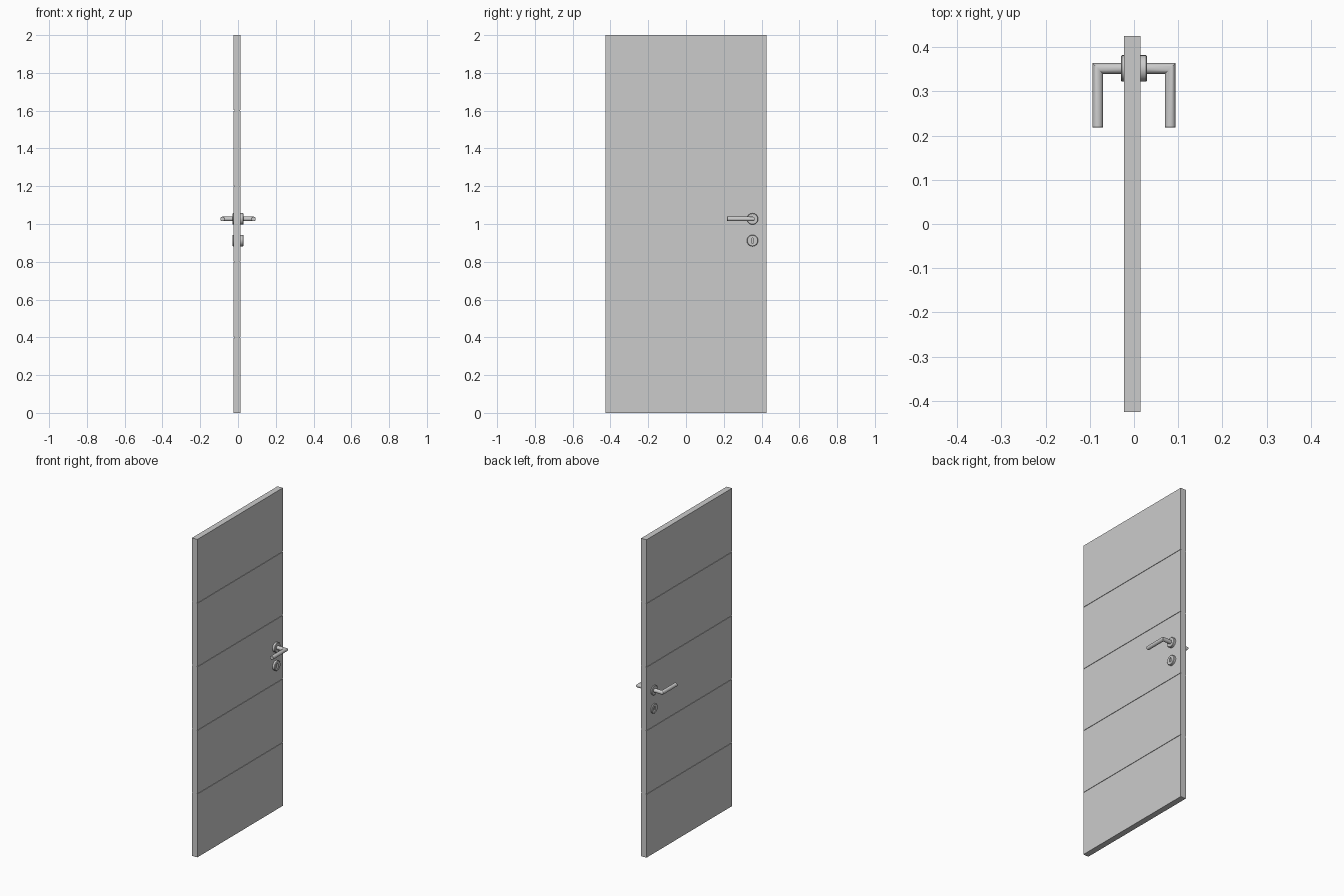
import bpy, bmesh
from math import sin, cos, pi

if "Cube" in bpy.data.objects:
    bpy.data.objects.remove(bpy.data.objects["Cube"])

N = 48
Y_HANDLE, Z_HANDLE, Z_KEY = 0.352, 1.027, 0.912
X_FRONT, X_BACK = 0.0145, -0.0225


def loft(name, rings, smooth=True):
    """Skin a list of equal-length rings and cap both ends."""
    bm = bmesh.new()
    loops = [[bm.verts.new(p) for p in ring] for ring in rings]
    n = len(loops[0])
    for a, b in zip(loops, loops[1:]):
        for i in range(n):
            j = (i + 1) % n
            bm.faces.new((a[i], a[j], b[j], b[i]))
    bm.faces.new(loops[0])
    bm.faces.new(loops[-1])
    bmesh.ops.recalc_face_normals(bm, faces=bm.faces)
    me = bpy.data.meshes.new(name)
    bm.to_mesh(me)
    bm.free()
    ob = bpy.data.objects.new(name, me)
    bpy.context.collection.objects.link(ob)
    if smooth:
        bpy.ops.object.select_all(action='DESELECT')
        bpy.context.view_layer.objects.active = ob
        ob.select_set(True)
        bpy.ops.object.shade_smooth_by_angle(angle=0.6)
    return ob


def circle(x, r, z):
    return [(x, Y_HANDLE + r * cos(2 * pi * i / N), z + r * sin(2 * pi * i / N))
            for i in range(N)]


def slot(x, r, half, z):
    """Rounded vertical keyhole outline."""
    pts = []
    for i in range(N):
        a = 2 * pi * (i + 0.5) / N
        pts.append((x, Y_HANDLE + r * cos(a), z + r * sin(a) + (half if sin(a) > 0 else -half)))
    return pts


# Door leaf: side profile with shallow grooves on both faces
g, d = 0.0025, 0.003
right, left = [(X_FRONT, 0)], [(X_BACK, 0)]
for z in (0.4, 0.8, 1.2, 1.6):
    for dx, dz in ((0, -g), (d, -g), (d, g), (0, g)):
        right.append((X_FRONT - dx, z + dz))
        left.append((X_BACK + dx, z + dz))
right.append((X_FRONT, 2))
left.append((X_BACK, 2))
profile = right + left[::-1]
loft("door_leaf", [[(x, y, z) for x, z in profile] for y in (-0.425, 0.425)], False)

# Handle hardware on each face
for s, side in ((1, "front"), (-1, "back")):
    loft("handle_rosette_" + side, [
        circle(s * 0.014, 0.030, Z_HANDLE), circle(s * 0.027, 0.030, Z_HANDLE),
        circle(s * 0.0295, 0.0275, Z_HANDLE)])

    # Mitred L-shaped lever
    r, xc, y_end = 0.012, 0.082, 0.218
    sec = [(r * cos(2 * pi * i / 32), r * sin(2 * pi * i / 32)) for i in range(32)]
    loft("lever_" + side, [
        [(s * 0.02, Y_HANDLE + a, Z_HANDLE + b) for a, b in sec],
        [(s * (xc + a), Y_HANDLE + a, Z_HANDLE + b) for a, b in sec],
        [(s * (xc + a), y_end + 0.001, Z_HANDLE + b) for a, b in sec],
        [(s * (xc + a * 0.92), y_end, Z_HANDLE + b * 0.92) for a, b in sec]])

    # Keyhole rosette with recessed slot
    loft("keyhole_rosette_" + side, [
        circle(s * 0.014, 0.030, Z_KEY), circle(s * 0.027, 0.030, Z_KEY),
        circle(s * 0.0295, 0.0275, Z_KEY), slot(s * 0.0295, 0.006, 0.008, Z_KEY),
        slot(s * 0.0165, 0.006, 0.008, Z_KEY)])
